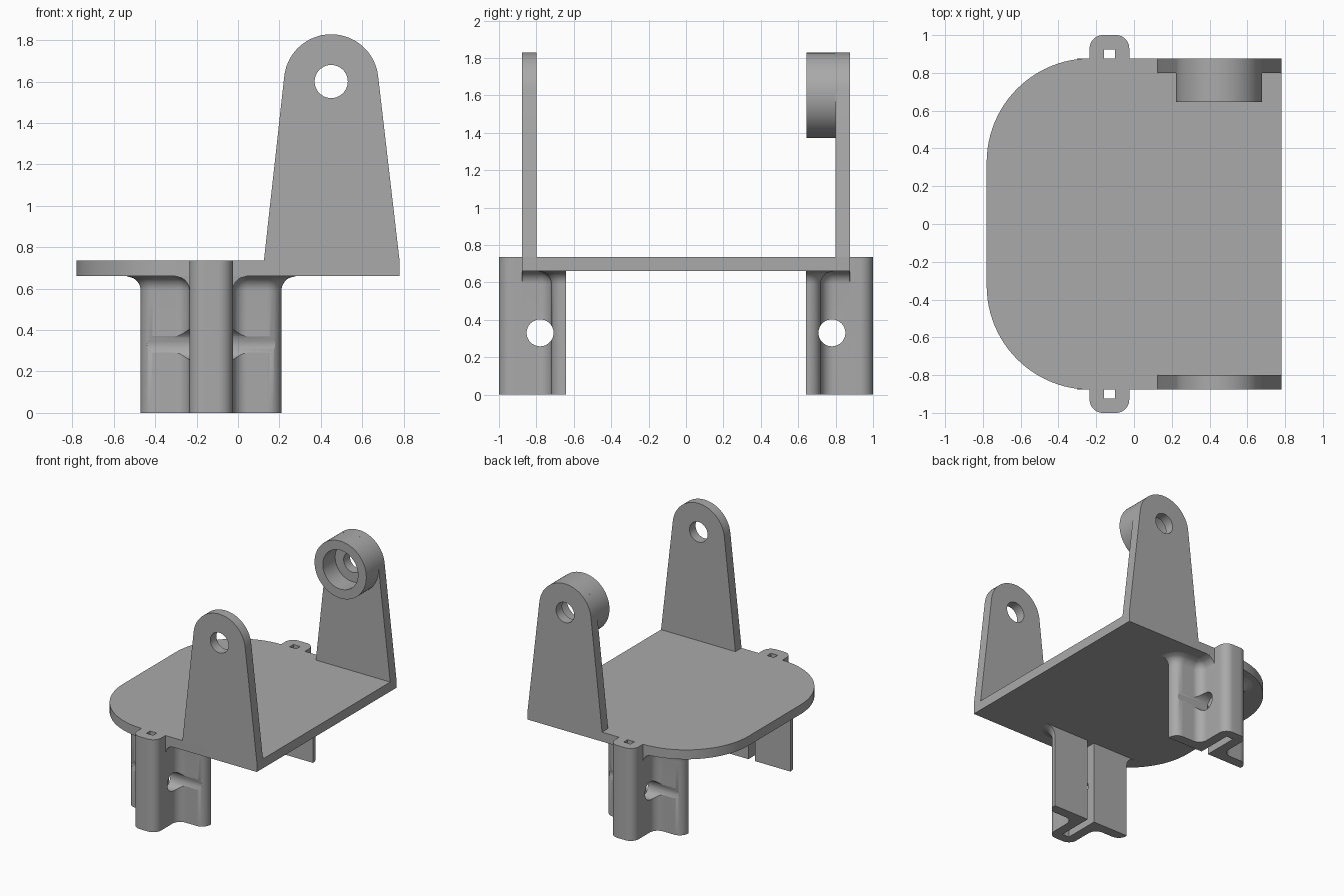
import bpy, bmesh
from math import sin, cos, radians, sqrt
from mathutils import Vector

cube = bpy.data.objects.get("Cube")
if cube:
    bpy.data.objects.remove(cube)

grey = bpy.data.materials.new("plain grey")
grey.use_nodes = True
COLOR = (0.4, 0.4, 0.4, 1)
grey.diffuse_color = COLOR
grey.node_tree.nodes["Principled BSDF"].inputs["Base Color"].default_value = COLOR

PLATE_LOW, PLATE_TOP = 0.66, 0.735
EDGE_Y, ARM_T = 0.877, 0.077
PIVOT_X, PIVOT_Z, PIVOT_R = 0.45, 1.6, 0.228
CLIP_X = -0.13


def arc(cx, cy, r, start, end, n=10):
    angles = [radians(start + (end - start) * i / n) for i in range(n + 1)]
    return [(cx + r * cos(a), cy + r * sin(a)) for a in angles]


def loft(name, rings):
    """Skin closed rings of equal length and cap both ends."""
    bm = bmesh.new()
    loops = [[bm.verts.new(p) for p in ring] for ring in rings]
    n = len(loops[0])
    for a, b in zip(loops, loops[1:]):
        for i in range(n):
            j = (i + 1) % n
            bm.faces.new((a[i], a[j], b[j], b[i]))
    bm.faces.new(loops[0][::-1])
    bm.faces.new(loops[-1])
    bmesh.ops.recalc_face_normals(bm, faces=bm.faces)
    mesh = bpy.data.meshes.new(name)
    bm.to_mesh(mesh)
    bm.free()
    mesh.materials.append(grey)
    ob = bpy.data.objects.new(name, mesh)
    bpy.context.collection.objects.link(ob)
    return ob


def cylinder(name, axis, center, r, length, n=48):
    """Cylinder along x or y, centred."""
    ring = arc(0, 0, r, 0, 360 - 360 / n, n - 1)
    c = Vector(center)
    place = (lambda a, b, t: c + Vector((t, a, b))) if axis == "x" else \
            (lambda a, b, t: c + Vector((a, t, b)))
    return loft(name, [[place(a, b, t) for a, b in ring] for t in (-length / 2, length / 2)])


def cut(ob, cutter):
    mod = ob.modifiers.new("cut", "BOOLEAN")
    mod.operation, mod.solver, mod.object = "DIFFERENCE", "EXACT", cutter
    bpy.context.view_layer.update()
    done = bpy.data.meshes.new_from_object(ob.evaluated_get(bpy.context.evaluated_depsgraph_get()))
    ob.modifiers.clear()
    ob.data = done
    bpy.data.objects.remove(cutter)


def smooth(ob):
    bpy.ops.object.select_all(action="DESELECT")
    ob.select_set(True)
    bpy.context.view_layer.objects.active = ob
    bpy.ops.object.shade_smooth_by_angle(angle=radians(30))


# base plate with two large rounded corners
R = 0.55
outline = [(0.78, -EDGE_Y), (0.78, EDGE_Y)]
outline += arc(-0.78 + R, EDGE_Y - R, R, 90, 180, 24)
outline += arc(-0.78 + R, R - EDGE_Y, R, 180, 270, 24)
parts = [loft("base_plate", [[(x, y, z) for x, y in outline] for z in (PLATE_LOW, PLATE_TOP)])]

# upright arms, tapered to a round top with a pivot hole
arm_outline = [(0.125, PLATE_TOP), (0.78, PLATE_TOP)]
arm_outline += arc(PIVOT_X, PIVOT_Z, PIVOT_R, 7, 173, 32)
for name, s in (("front_arm", -1), ("back_arm", 1)):
    arm = loft(name, [[(x, s * y, z) for x, z in arm_outline] for y in (EDGE_Y - ARM_T, EDGE_Y)])
    cut(arm, cylinder("pivot_cutter", "y", (PIVOT_X, s * 0.84, PIVOT_Z), 0.08, 0.3))
    parts.append(arm)

# hollow boss on the inside of the back arm
boss = cylinder("bearing_boss", "y", (PIVOT_X, 0.7225, PIVOT_Z), PIVOT_R, 0.155, 64)
cut(boss, cylinder("bore_cutter", "y", (PIVOT_X, 0.72, PIVOT_Z), 0.155, 0.4))
parts.append(boss)

# clip half section as (u, y, du, dy); du and dy steer the flare under the plate
COL, WING, F = 0.105, 0.34, 0.07
INNER, WING_Y, NOSE, SLOT, SLOT_Y = 0.642, 0.72, 1.0, 0.03, 0.925
half = [(SLOT, SLOT_Y, 0, 0), (SLOT, INNER, 0, 0), (WING, INNER, 1, 0)]
half += [(u, y, (u - WING + F) / F, (y - WING_Y + F) / F)
         for u, y in arc(WING - F, WING_Y - F, F, 0, 90)]
half += [(u, y, (COL + F - u) / F, (WING_Y + F - y) / F)
         for u, y in arc(COL + F, WING_Y + F, F, 270, 180)]
half += [(COL, EDGE_Y - 0.002, 1, 0), (COL, EDGE_Y, 0, 0)]
nose_arc = arc(COL - F, NOSE - F, F, 0, 90)
half += [(u, y, 0, 0) for u, y in nose_arc]
section = half + [(-u, y, -du, dy) for u, y, du, dy in reversed(half)]

nose = [(SLOT, SLOT_Y), (SLOT, EDGE_Y), (COL, EDGE_Y)] + nose_arc
nose += [(-u, y) for u, y in reversed(nose)]

flare = [0, F * 0.02]
for name, s in (("front", -1), ("back", 1)):
    levels = [(0, 0)]
    for i in range(9):
        t = i / 8 * F
        levels.append((PLATE_LOW - F + t, min(F - sqrt(F * F - t * t), F * 0.97)))
    clip = loft(name + "_clip", [[(CLIP_X + u + du * d, s * (y + dy * d), z)
                                  for u, y, du, dy in section] for z, d in levels])
    cut(clip, cylinder("cross_hole_cutter", "x", (CLIP_X, s * 0.78, 0.33), 0.072, 1.2))
    tab = loft(name + "_clip_top", [[(CLIP_X + u, s * y, z) for u, y in nose]
                                    for z in (PLATE_LOW, PLATE_TOP)])
    parts += [clip, tab]

for part in parts:
    smooth(part)
